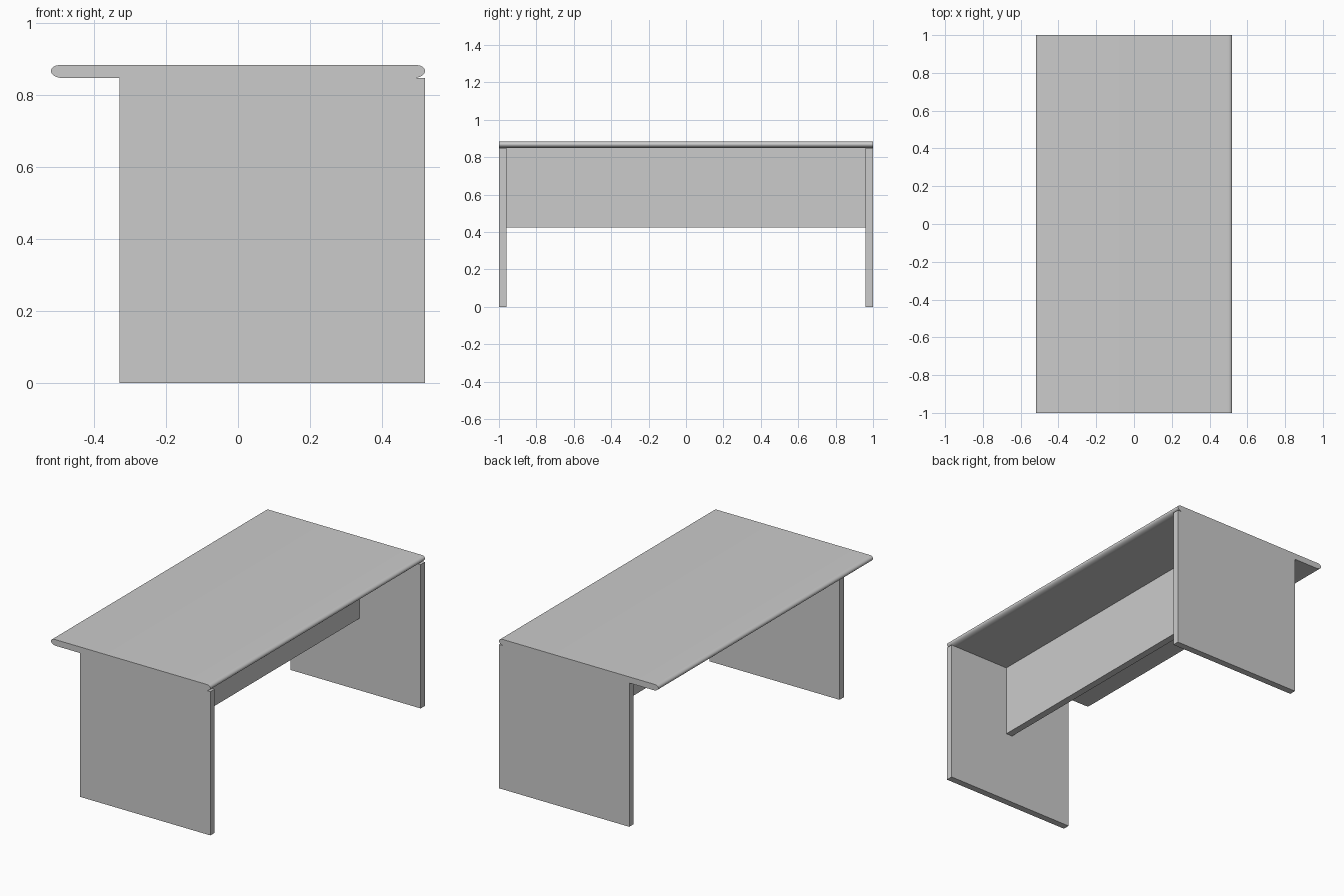
import bpy, bmesh
from math import sin, cos, pi, radians

if "Cube" in bpy.data.objects:
    bpy.data.objects.remove(bpy.data.objects["Cube"])

HALF_W, HALF_L = 0.52, 1.0
Z_LOW, Z_MID, Z_TOP = 0.848, 0.868, 0.884


def finish(bm, name):
    bmesh.ops.recalc_face_normals(bm, faces=bm.faces)
    mesh = bpy.data.meshes.new(name)
    bm.to_mesh(mesh)
    bm.free()
    obj = bpy.data.objects.new(name, mesh)
    bpy.context.collection.objects.link(obj)
    return obj


def board(name, x0, x1, y0, y1, z0, z1):
    bm = bmesh.new()
    bmesh.ops.create_cube(bm, size=1)
    bmesh.ops.scale(bm, vec=(x1 - x0, y1 - y0, z1 - z0), verts=bm.verts)
    bmesh.ops.translate(bm, vec=((x0 + x1) / 2, (y0 + y1) / 2, (z0 + z1) / 2), verts=bm.verts)
    return finish(bm, name)


# Desktop: bullnose profile in x/z, softer curve below, extruded along y
STEPS = 8
edge = []
for i in range(-STEPS, STEPS + 1):
    a = pi / 2 * i / STEPS
    rx, rz = (0.035, Z_MID - Z_LOW) if i < 0 else (0.022, Z_TOP - Z_MID)
    edge.append((HALF_W - rx + rx * cos(a), Z_MID + rz * sin(a)))
profile = edge + [(-x, z) for x, z in reversed(edge)]

bm = bmesh.new()
cap = bm.faces.new([bm.verts.new((x, -HALF_L, z)) for x, z in profile])
ext = bmesh.ops.extrude_face_region(bm, geom=[cap], use_keep_orig=True)
moved = [g for g in ext["geom"] if isinstance(g, bmesh.types.BMVert)]
bmesh.ops.translate(bm, vec=(0, 2 * HALF_L, 0), verts=moved)
top = finish(bm, "desktop")
bpy.context.view_layer.objects.active = top
top.select_set(True)
bpy.ops.object.shade_smooth_by_angle(angle=radians(35))

# Slab legs at both ends, set back from the overhanging edge
board("front_leg_panel", -0.33, HALF_W, -HALF_L, -0.96, 0, Z_LOW)
board("back_leg_panel", -0.33, HALF_W, 0.96, HALF_L, 0, Z_LOW)

# Modesty panel spanning between the legs
board("modesty_panel", 0.08, 0.122, -0.96, 0.96, 0.425, Z_LOW)
